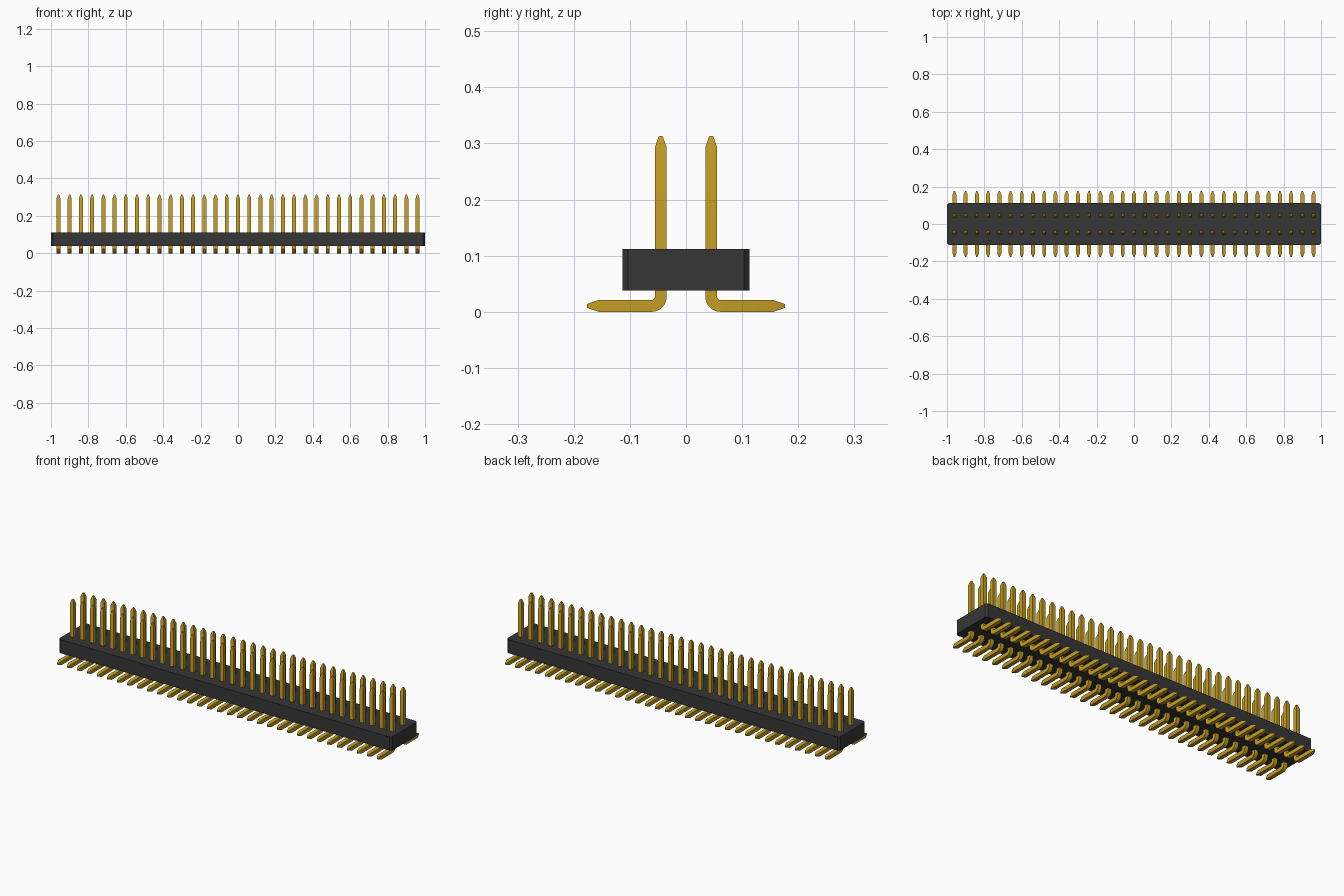
import bpy, bmesh, math
from mathutils import Vector

cube = bpy.data.objects.get("Cube")
if cube:
    bpy.data.objects.remove(cube, do_unlink=True)

PINS, PITCH = 33, 0.06
HALF, TIP = 0.0105, 0.0035        # half widths of pin and of its blunt tip
ROW_Y, FOOT_Y, TOP_Z = 0.045, 0.176, 0.313
BEND = 0.0165                     # centreline radius of the bend
TAPER = 0.02


def material(name, rgb, rough):
    m = bpy.data.materials.new(name)
    m.use_nodes = True
    m.diffuse_color = (*rgb, 1)
    bsdf = m.node_tree.nodes["Principled BSDF"]
    bsdf.inputs["Base Color"].default_value = (*rgb, 1)
    bsdf.inputs["Roughness"].default_value = rough
    return m


def add_object(name, bm, mat):
    bmesh.ops.recalc_face_normals(bm, faces=bm.faces)
    me = bpy.data.meshes.new(name)
    bm.to_mesh(me)
    bm.free()
    me.materials.append(mat)
    ob = bpy.data.objects.new(name, me)
    bpy.context.collection.objects.link(ob)
    return ob


def pin_row(name, side, mat):
    """Sweep a square along an L-shaped path, then repeat it along x."""
    # each station: y outward, z, direction angle, half width
    down = -math.pi / 2
    stations = [(ROW_Y, TOP_Z, down, TIP), (ROW_Y, TOP_Z - TAPER, down, HALF)]
    for i in range(9):
        a = math.pi + i / 8 * math.pi / 2
        stations.append((ROW_Y + BEND + BEND * math.cos(a),
                         HALF + BEND + BEND * math.sin(a), a + math.pi / 2, HALF))
    stations += [(FOOT_Y - TAPER, HALF, 0, HALF), (FOOT_Y, HALF, 0, TIP)]

    bm = bmesh.new()
    rings = []
    for y, z, a, h in stations:
        n = Vector((0, -math.sin(a), math.cos(a))) * h
        c = Vector((0, y, z))
        corners = [c + n + Vector((h, 0, 0)), c + n - Vector((h, 0, 0)),
                   c - n - Vector((h, 0, 0)), c - n + Vector((h, 0, 0))]
        rings.append([bm.verts.new((p.x, side * p.y, p.z)) for p in corners])
    for r, s in zip(rings, rings[1:]):
        for k in range(4):
            j = (k + 1) % 4
            bm.faces.new((r[k], r[j], s[j], s[k]))
    bm.faces.new(rings[0])
    bm.faces.new(rings[-1])

    ob = add_object(name, bm, mat)
    ob.location.x = -PITCH * (PINS - 1) / 2
    arr = ob.modifiers.new("row", "ARRAY")
    arr.count = PINS
    arr.use_relative_offset = False
    arr.use_constant_offset = True
    arr.constant_offset_displace = (PITCH, 0, 0)
    bpy.ops.object.select_all(action="DESELECT")
    ob.select_set(True)
    bpy.context.view_layer.objects.active = ob
    bpy.ops.object.shade_smooth_by_angle(angle=math.radians(20))


gold = material("gold metal", (0.546, 0.337, 0.018), 0.4)
black = material("black plastic", (0.037, 0.037, 0.037), 0.6)

# Housing: long block with chamfered vertical corners
bm = bmesh.new()
bmesh.ops.create_cube(bm, size=1)
for v in bm.verts:
    v.co = (v.co.x * 2, v.co.y * 0.227, 0.075 + v.co.z * 0.074)
upright = [e for e in bm.edges if abs(e.verts[0].co.z - e.verts[1].co.z) > 0.01]
bmesh.ops.bevel(bm, geom=upright, offset=0.01, segments=1, affect="EDGES")
add_object("housing", bm, black)

# Two rows of bent pins with feet pointing outward
pin_row("front_pins", -1, gold)
pin_row("back_pins", 1, gold)
